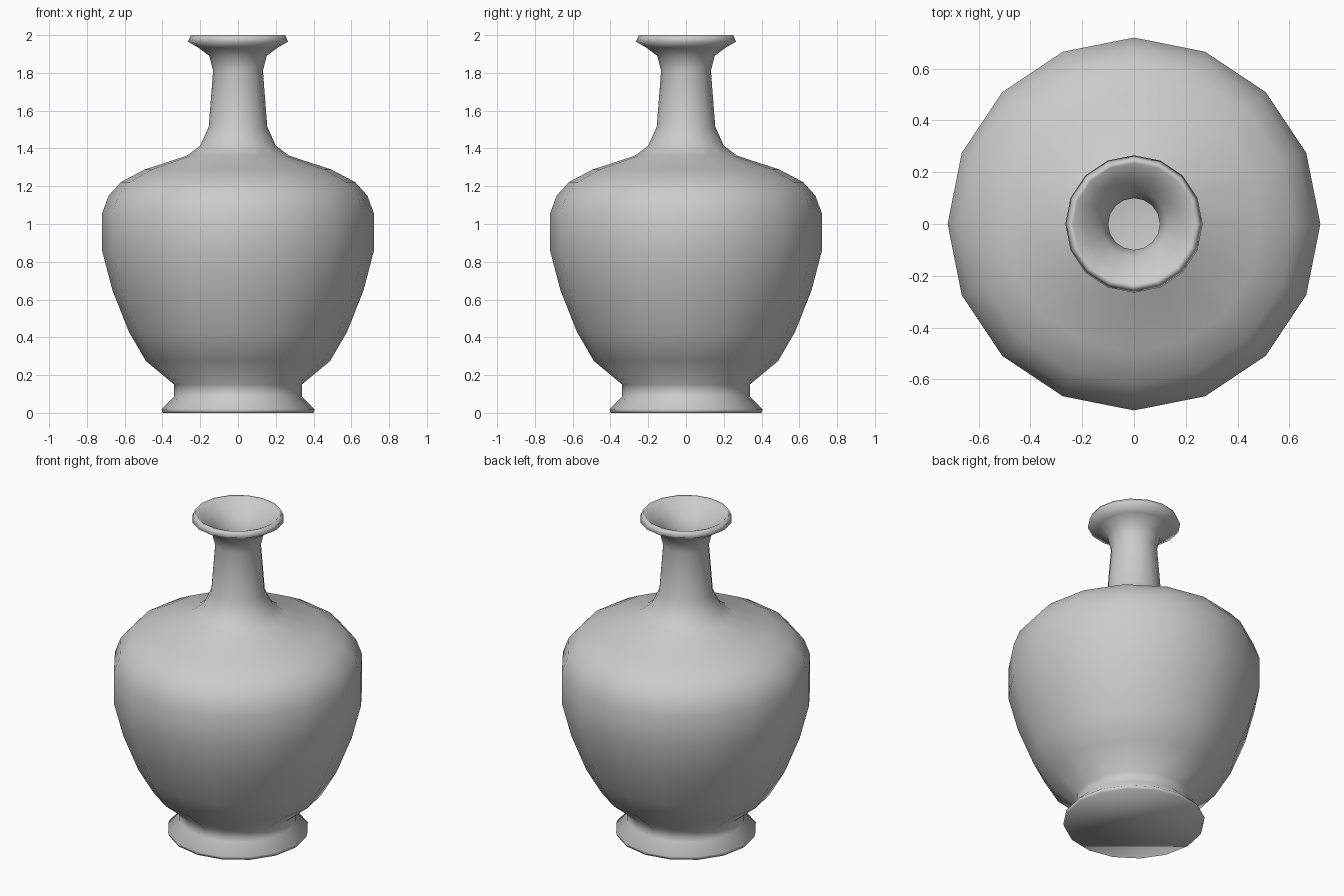
import bpy, bmesh, math

if "Cube" in bpy.data.objects:
    bpy.data.objects.remove(bpy.data.objects["Cube"])

SIDES = 16

# Outer profile from the foot up to the lip (radius, height)
outer = [(0.40, 0.0), (0.405, 0.02), (0.338, 0.085), (0.338, 0.15), (0.488, 0.275),
         (0.578, 0.43), (0.665, 0.65), (0.72, 0.86), (0.72, 1.055), (0.685, 1.15),
         (0.62, 1.222), (0.495, 1.288), (0.27, 1.362), (0.20, 1.415), (0.155, 1.515),
         (0.132, 1.81), (0.152, 1.89), (0.21, 1.934), (0.265, 1.965), (0.25, 2.0)]

# Inner wall from the lip down to the floor
inner = [(0.235, 1.997), (0.19, 1.957), (0.128, 1.905), (0.10, 1.81), (0.122, 1.51),
         (0.18, 1.39), (0.48, 1.255), (0.60, 1.195), (0.69, 1.045), (0.69, 0.865),
         (0.55, 0.445), (0.46, 0.295), (0.30, 0.17)]


def lathe(name, profile):
    """Revolve a profile about z, capping both ends."""
    bm = bmesh.new()
    rings = []
    for r, z in profile:
        rings.append([bm.verts.new((r * math.cos(2 * math.pi * i / SIDES),
                                    r * math.sin(2 * math.pi * i / SIDES), z))
                      for i in range(SIDES)])
    for a, b in zip(rings, rings[1:]):
        for i in range(SIDES):
            j = (i + 1) % SIDES
            bm.faces.new((a[i], a[j], b[j], b[i]))
    bm.faces.new(rings[0][::-1])
    bm.faces.new(rings[-1])
    for f in bm.faces:
        f.smooth = True
    mesh = bpy.data.meshes.new(name)
    bm.to_mesh(mesh)
    bm.free()
    obj = bpy.data.objects.new(name, mesh)
    bpy.context.collection.objects.link(obj)
    return obj


# Hollow vase
lathe("vase", outer + inner)
